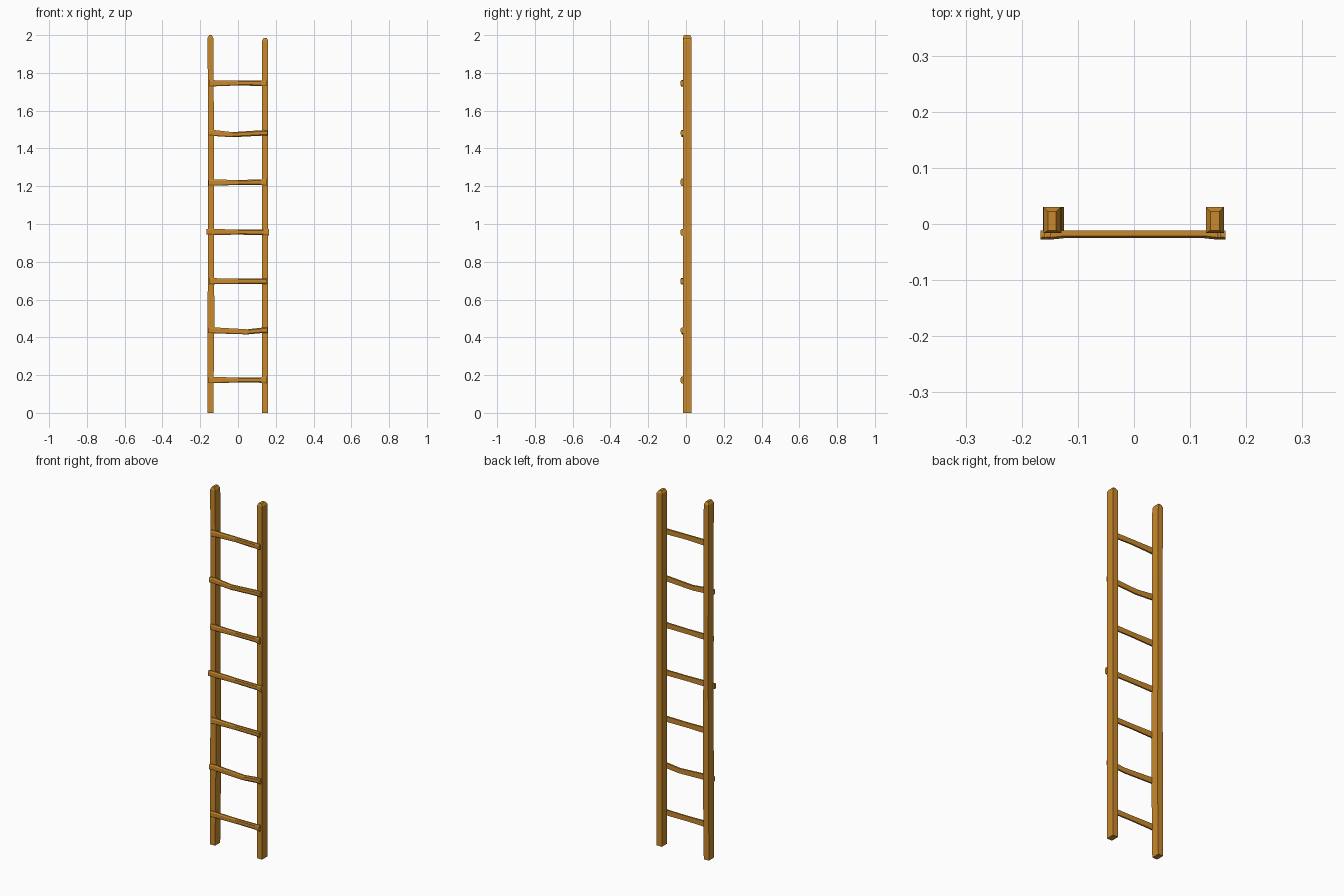
import bpy
import bmesh

cube = bpy.data.objects.get("Cube")
if cube:
    bpy.data.objects.remove(cube, do_unlink=True)

wood = bpy.data.materials.new("warm_wood")
wood.use_nodes = True
COLOUR = (0.58, 0.25, 0.025, 1)
wood.diffuse_color = COLOUR
wood.node_tree.nodes["Principled BSDF"].inputs["Base Color"].default_value = COLOUR


def loft(name, rings):
    """Skin a list of equal-sized point rings and cap both ends."""
    bm = bmesh.new()
    loops = [[bm.verts.new(p) for p in ring] for ring in rings]
    n = len(loops[0])
    for a, b in zip(loops, loops[1:]):
        for i in range(n):
            j = (i + 1) % n
            bm.faces.new((a[i], a[j], b[j], b[i]))
    bm.faces.new(loops[0])
    bm.faces.new(loops[-1])
    bmesh.ops.recalc_face_normals(bm, faces=bm.faces)
    mesh = bpy.data.meshes.new(name)
    bm.to_mesh(mesh)
    bm.free()
    mesh.materials.append(wood)
    obj = bpy.data.objects.new(name, mesh)
    bpy.context.collection.objects.link(obj)


BACK, FRONT = 0.03, -0.016


def post(name, sections, top, inset):
    """Square rail through (z, x0, x1) sections with a chamfered top."""
    rings = [[(x0, FRONT, z), (x1, FRONT, z), (x1, BACK, z), (x0, BACK, z)]
             for z, x0, x1 in sections]
    _, x0, x1 = sections[-1]
    f, b = FRONT + inset * 0.6, BACK - inset
    x0, x1 = x0 + inset, x1 - inset
    rings.append([(x0, f, top), (x1, f, top), (x1, b, top), (x0, b, top)])
    loft(name, rings)


# Side rails, the right one slightly hand-hewn
post("right_rail", [(0, -0.162, -0.131), (0.5, -0.161, -0.125), (1.0, -0.158, -0.128),
                    (1.6, -0.159, -0.128), (1.985, -0.161, -0.131)], 2.0, 0.008)
post("left_rail", [(0, 0.128, 0.16), (1.972, 0.128, 0.16)], 1.985, 0.008)


def rung(name, z, x0, x1, sag, sag_x, tilt, ends):
    """Chamfered bar with uneven ends and an optional dip."""
    rings = []
    stations = [(x0, ends[0]), (x0 + 0.028, 0.016), (sag_x, 0.0135),
                (x1 - 0.028, 0.0145), (x1, ends[1])]
    for i, (x, h) in enumerate(stations):
        c = z + tilt * x / 0.15 - (sag if i == 2 else 0)
        f = -0.028 if i in (0, 4) else -0.025
        rings.append([(x, -0.012, c - h), (x, -0.012, c + h),
                      (x, f + 0.004, c + h), (x, f, c + h * 0.6),
                      (x, f, c - h * 0.6), (x, f + 0.004, c - h)])
    loft(name, rings)


# Rungs from bottom to top: height, ends, dip, dip position, tilt, end sizes
RUNGS = [
    (0.174, -0.155, 0.15, 0.0, 0.0, 0.0, (0.017, 0.018)),
    (0.437, -0.16, 0.155, 0.008, 0.05, 0.0, (0.014, 0.014)),
    (0.697, -0.15, 0.15, 0.0, 0.0, 0.0, (0.018, 0.014)),
    (0.957, -0.167, 0.163, 0.0, 0.0, -0.001, (0.014, 0.018)),
    (1.22, -0.155, 0.15, 0.0, 0.0, 0.001, (0.015, 0.019)),
    (1.482, -0.16, 0.155, 0.009, -0.03, 0.0, (0.014, 0.014)),
    (1.745, -0.15, 0.15, -0.002, 0.0, 0.0, (0.018, 0.015)),
]
for number, spec in enumerate(RUNGS, 1):
    rung(f"rung_{number}", *spec)
